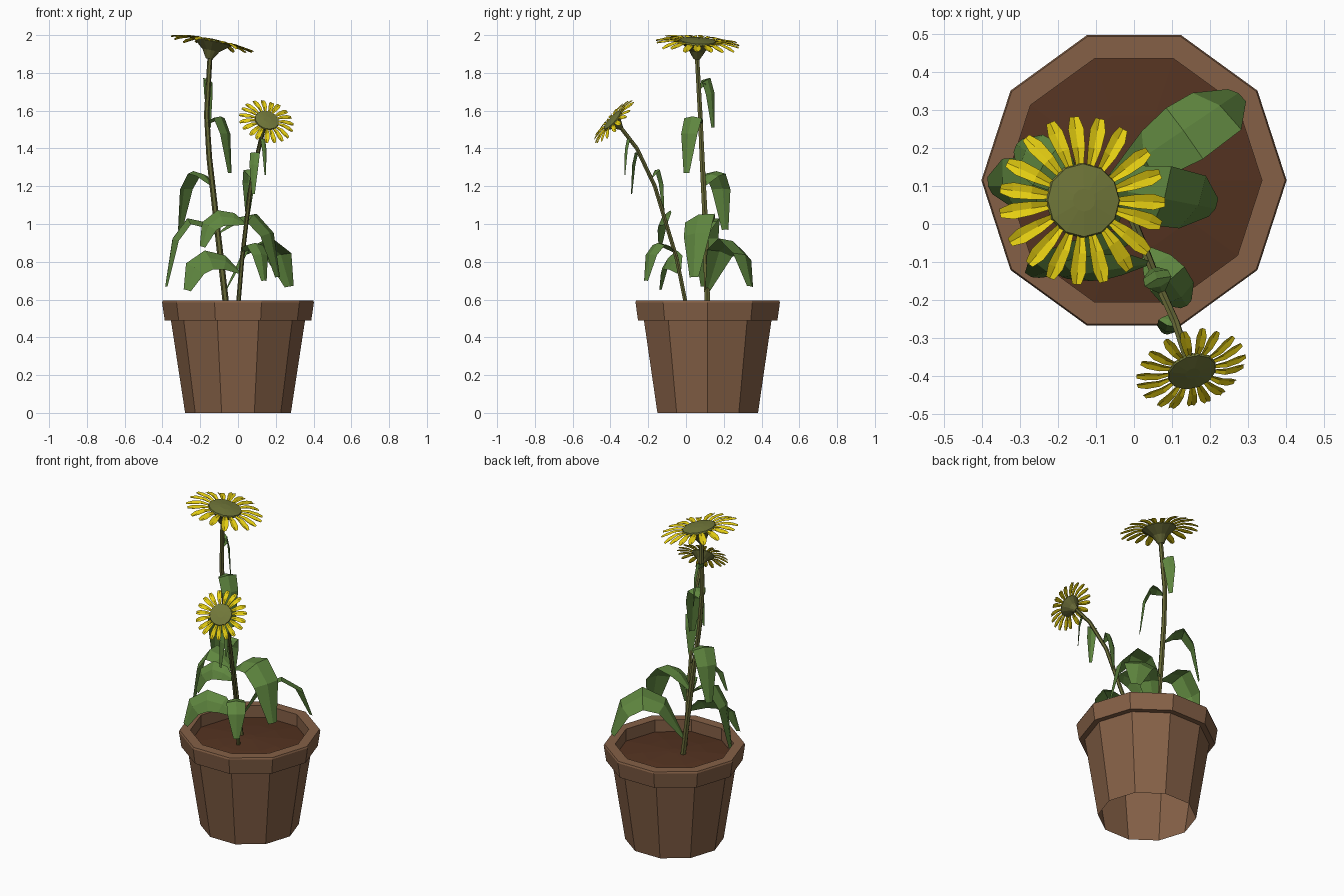
import bpy, bmesh, math, random
from mathutils import Vector, Matrix

if "Cube" in bpy.data.objects:
    bpy.data.objects.remove(bpy.data.objects["Cube"])

random.seed(4)


def material(name, rgb):
    m = bpy.data.materials.new(name)
    m.diffuse_color = (*rgb, 1)
    m.use_nodes = True
    m.node_tree.nodes["Principled BSDF"].inputs["Base Color"].default_value = m.diffuse_color
    return m


CLAY = material("clay brown", (0.235, 0.118, 0.062))
SOIL = material("soil brown", (0.090, 0.033, 0.015))
STEM = material("stem olive", (0.135, 0.140, 0.037))
DISC = material("seed disc olive", (0.165, 0.185, 0.042))
LEAF = material("leaf green", (0.115, 0.240, 0.050))
PETAL = material("petal yellow", (0.800, 0.630, 0.006))


def finish(name, bm, mat, closed=False):
    if closed:
        bmesh.ops.recalc_face_normals(bm, faces=bm.faces)
    me = bpy.data.meshes.new(name)
    bm.to_mesh(me)
    bm.free()
    me.materials.append(mat)
    ob = bpy.data.objects.new(name, me)
    bpy.context.collection.objects.link(ob)
    return ob


def frame(n):
    """Two directions square to n."""
    n = Vector(n).normalized()
    u = Vector((0, 1, 0)).cross(n)
    if u.length < 0.1:
        u = Vector((1, 0, 0)).cross(n)
    u.normalize()
    return u, n.cross(u), n


def loft(name, rings, sides, mat, caps=(True, True)):
    """Rings are (centre, normal, radius); skins them in order."""
    bm = bmesh.new()
    loops = []
    for c, n, r in rings:
        u, v, _ = frame(n)
        loops.append([bm.verts.new(Vector(c) + r * (u * math.cos(a) + v * math.sin(a)))
                      for a in (math.tau * i / sides for i in range(sides))])
    for a, b in zip(loops, loops[1:]):
        for i in range(sides):
            j = (i + 1) % sides
            bm.faces.new((a[i], a[j], b[j], b[i]))
    if caps[0]:
        bm.faces.new(loops[0][::-1])
    if caps[1]:
        bm.faces.new(loops[-1])
    return finish(name, bm, mat, all(caps))


def strip(bm, rows):
    """Two faces across, one on each side of the midrib."""
    rows = [[bm.verts.new(p) for p in row] for row in rows]
    for a, b in zip(rows, rows[1:]):
        for k in (0, 1):
            bm.faces.new((a[k], b[k], b[k + 1], a[k + 1]))


def stem(name, pts, r0, r1):
    n = len(pts) - 1
    loft(name, [(p, pts[min(i + 1, n)] - pts[max(i - 1, 0)], r0 + (r1 - r0) * i / n)
                for i, p in enumerate(pts)], 6, STEM)


def at_height(pts, z):
    """Point on a stem path at height z."""
    for a, b in zip(pts, pts[1:]):
        if z <= b.z:
            return a.lerp(b, (z - a.z) / (b.z - a.z))
    return pts[-1]


def leaf(name, start, tip, peak, width, roll):
    """Folded leaf that rises to its peak and droops; roll lowers its left edge."""
    rise, fall = peak - start.z, peak - tip.z
    pts = []
    for t, z in ((0, start.z), (0.28, peak - 0.2 * rise), (0.58, peak),
                 (0.86, peak - 0.3 * fall), (1, tip.z)):
        p = start.lerp(tip, t)
        pts.append(Vector((p.x, p.y, z)))
    run = tip - start
    flat = Vector((-run.y, run.x, 0)).normalized()
    rows = []
    for i, p in enumerate(pts):
        w = width / 2 * (0.12, 0.8, 1, 0.92, 0.32)[i]
        d = (pts[min(i + 1, 4)] - pts[max(i - 1, 0)]).normalized()
        side = Matrix.Rotation(-roll, 3, d) @ flat
        up = d.cross(side)
        rows.append([p + side * s * w - up * abs(s) * w * 0.25 for s in (-1, 0, 1)])
    bm = bmesh.new()
    strip(bm, rows)
    finish(name, bm, LEAF)


def flower(name, centre, normal, s, count=19):
    """Domed disc, tapered back and a ring of creased petals."""
    u, v, n = frame(normal)
    c = Vector(centre)
    loft(name + "_disc", [(c, n, 0.10 * s), (c + n * 0.010 * s, n, 0.096 * s),
                          (c + n * 0.017 * s, n, 0.03 * s)], 12, DISC, (False, True))
    loft(name + "_back", [(c - n * 0.09 * s, n, 0.018 * s), (c - n * 0.045 * s, n, 0.045 * s),
                          (c, n, 0.10 * s)], 12, STEM)
    bm = bmesh.new()
    for i in range(count):
        a = math.tau * i / count + random.uniform(-0.04, 0.04)
        d = u * math.cos(a) + v * math.sin(a)
        t = n.cross(d)
        drop = random.uniform(0.006, 0.026)
        strip(bm, [[c + s * (d * r + t * w * k + n * (h + abs(k) * 0.006)) for k in (-1, 0, 1)]
                   for r, w, h in ((0.092, 0.010, 0), (0.140, 0.018, 0.004),
                                   (0.190, 0.021, -drop * 0.4), (0.222, 0.012, -drop))])
    finish(name + "_petals", bm, PETAL)


# Ten-sided pot, open underneath, with a rim lip, and the soil in it
Y = 0.115
UP = (0, 0, 1)
loft("pot", [((0, Y, z), UP, r) for r, z in
             ((0.28, 0), (0.355, 0.49), (0.388, 0.49), (0.402, 0.585), (0.398, 0.595),
              (0.337, 0.595), (0.337, 0.50))], 10, CLAY, (False, False))
loft("soil", [((0, Y, z), UP, r) for r, z in
              ((0.337, 0.52), (0.18, 0.54), (0.03, 0.55))], 10, SOIL, (False, True))

# Stems
TALL = [Vector(p) for p in ((-0.055, 0.115, 0.50), (-0.118, 0.10, 1.05), (-0.152, 0.085, 1.35),
                            (-0.166, 0.075, 1.58), (-0.147, 0.057, 1.91))]
SHORT = [Vector(p) for p in ((-0.005, 0.015, 0.50), (0.022, -0.05, 0.82), (0.067, -0.165, 1.2),
                             (0.11, -0.26, 1.4), (0.137, -0.345, 1.51))]
stem("tall_stem", TALL, 0.017, 0.013)
stem("short_stem", SHORT, 0.012, 0.011)

# Flower heads
flower("tall_flower", (-0.135, 0.062, 1.962), (0.20, 0.06, 0.98), 1.0)
flower("short_flower", (0.152, -0.386, 1.547), (0.24, -0.72, 0.65), 0.67)

# Leaves, low to high: height on the stem, tip x y z, peak height, width, roll
TALL_LEAVES = ((0.64, 0.275, 0.345, 0.67, 0.91, 0.18, 0.4),
               (0.95, 0.215, 0.04, 0.72, 1.05, 0.17, -0.3),
               (0.94, -0.385, 0.10, 0.67, 1.03, 0.15, 0.25),
               (1.20, -0.31, 0.21, 0.97, 1.28, 0.13, 0),
               (1.53, -0.04, 0.0, 1.27, 1.57, 0.11, 0),
               (1.71, -0.15, 0.145, 1.51, 1.765, 0.07, -0.7))
SHORT_LEAVES = ((0.74, -0.27, -0.14, 0.65, 0.82, 0.13, 0.9),
                (0.85, 0.14, -0.215, 0.70, 0.90, 0.11, 0),
                (1.00, -0.19, -0.14, 0.88, 1.04, 0.11, 0.9),
                (1.24, 0.05, -0.115, 1.05, 1.29, 0.075, 0),
                (1.35, 0.08, -0.29, 1.16, 1.38, 0.055, 0),
                (1.43, 0.145, -0.325, 1.26, 1.45, 0.03, 0))
for label, path, leaves in (("tall", TALL, TALL_LEAVES), ("short", SHORT, SHORT_LEAVES)):
    for i, (z, x, y, tz, peak, width, roll) in enumerate(leaves):
        leaf(f"{label}_leaf_{i + 1}", at_height(path, z), Vector((x, y, tz)), peak, width, roll)
